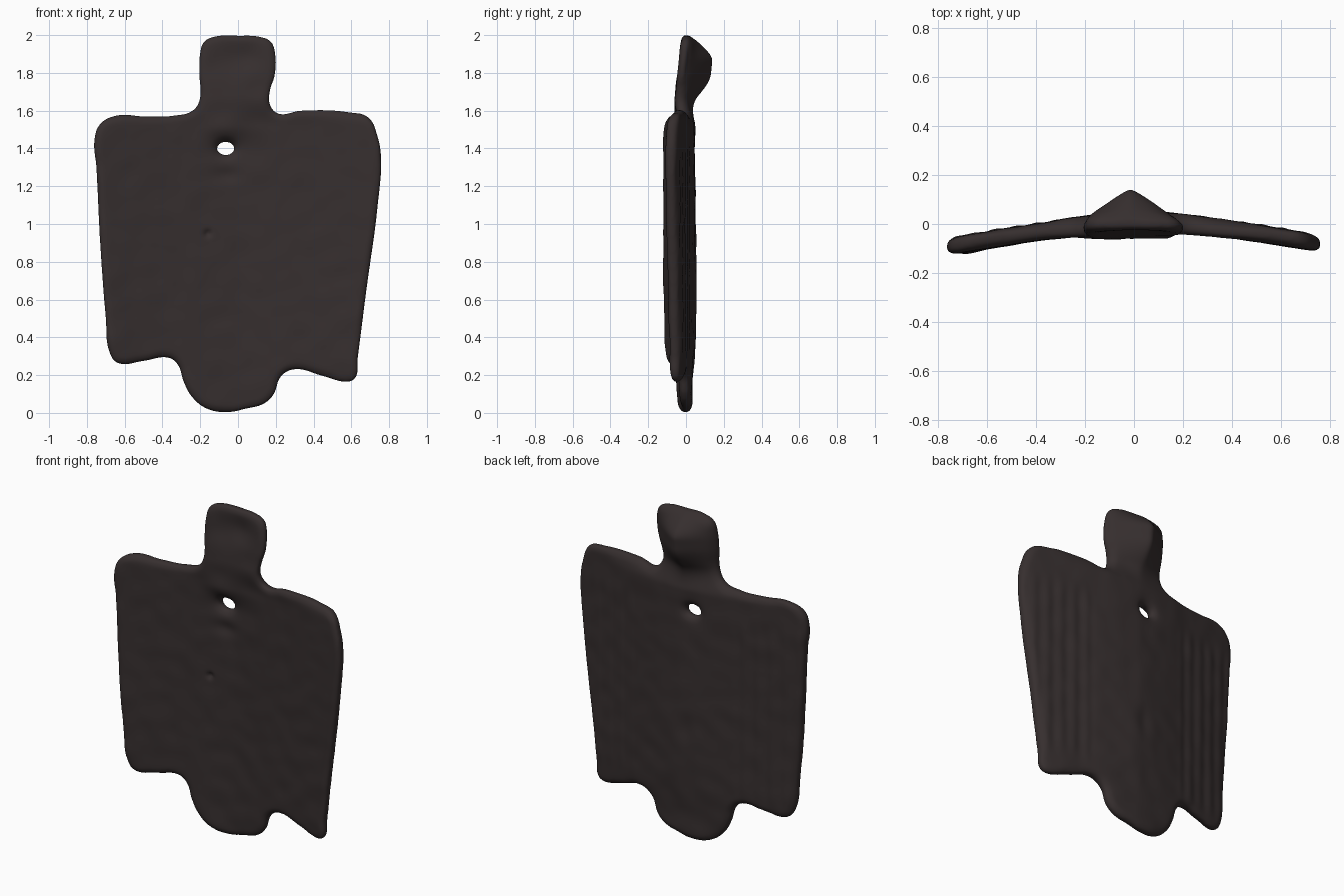
import bpy
import bmesh
import math
from mathutils import Vector, noise

if "Cube" in bpy.data.objects:
    bpy.data.objects.remove(bpy.data.objects["Cube"], do_unlink=True)

HALF = 0.05

# Silhouette: head, left wing, tail, right wing
OUTLINE = [
    (-.18, 1.965), (-.12, 1.993), (0, 1.997), (.12, 1.99), (.175, 1.965), (.197, 1.9),
    (.193, 1.78), (.17, 1.71), (.17, 1.63), (.21, 1.585), (.33, 1.6), (.6, 1.59),
    (.69, 1.565), (.74, 1.46), (.757, 1.36), (.74, 1.1), (.68, .65), (.635, .3),
    (.618, .18), (.58, .165), (.45, .195), (.29, .23), (.225, .19), (.19, .1),
    (.14, .05), (.04, .022), (-.05, .004), (-.16, .02), (-.24, .08), (-.29, .17),
    (-.315, .25), (-.36, .29), (-.5, .275), (-.64, .265), (-.68, .32), (-.7, .5),
    (-.73, .9), (-.75, 1.3), (-.76, 1.45), (-.73, 1.53), (-.64, 1.575), (-.5, 1.57),
    (-.33, 1.575), (-.24, 1.6), (-.205, 1.65), (-.205, 1.8), (-.2, 1.91)]
HOLE = [(-.112, 1.4), (-.065, 1.365), (-.018, 1.4), (-.065, 1.435)]


def add_loop(curve, points):
    spline = curve.splines.new("BEZIER")
    spline.bezier_points.add(len(points) - 1)
    for bp, (x, z) in zip(spline.bezier_points, points):
        bp.co = (x, z, 0)
        bp.handle_left_type = bp.handle_right_type = "AUTO"
    spline.use_cyclic_u = True


def evaluated_mesh(obj):
    bpy.context.view_layer.update()
    deps = bpy.context.evaluated_depsgraph_get()
    return bpy.data.meshes.new_from_object(obj.evaluated_get(deps), depsgraph=deps)


def ramp(a, b, v):
    t = min(1, max(0, (v - a) / (b - a)))
    return t * t * (3 - 2 * t)


def bump(x, z, cx, cz, rx, rz):
    return math.exp(-((x - cx) / rx) ** 2 - ((z - cz) / rz) ** 2)


def shape(x, z, t):
    """Depth at a point; t runs from -1 on the front to 1 on the back."""
    span = abs(x) / .75
    # Wings sweep forward from the body
    mid = .01 - (.1 * span ** 1.3 if x < 0 else .09 * span ** 1.6)
    mid -= .01 * bump(x, z, -.75, .7, .15, .35)
    half = .04 - .005 * ramp(.2, .4, abs(x))
    # Tail thins toward its tip
    tail = 1 - ramp(.1, .4, z)
    mid -= .008 * tail * (1 - ramp(.2, .4, abs(x)))
    half -= .008 * tail
    # Head leans back toward its crown
    head = ramp(1.52, 1.68, z)
    mid += head * (-.02 + .1 * (z - 1.8) - mid)
    half += head * (.027 - half)
    front, back = max(0, -t), max(0, t)
    # Rounded crest behind the head
    rise = ramp(2.03, 1.86, z) * ramp(1.54, 1.8, z)
    side = math.sqrt(((x + .015) / .2) ** 2 + .005)
    ridge = .137 * rise * max(0, 1 - side)
    # Back relief: faint feather grooves and lower body swelling
    wing = ramp(.28, .36, abs(x)) * ramp(.25, .4, z) * (1 - ramp(1.3, 1.45, z))
    ridge += .0025 * wing * math.sin(x * 75)
    ridge += .01 * bump(x, z, 0, .7, .13, .22) - .013 * bump(x, z, -.03, .68, .05, .1)
    ridge -= .01 * bump(x, z, -.06, 1.4, .09, .07)
    # Front relief: hollow face, throat bump, small pits
    face = .02 * bump(x, z, 0, 1.88, .12, .08)
    throat = .03 * bump(x, z, -.05, 1.52, .12, .07)
    pits = (.012 * bump(x, z, -.06, 1.26, .07, .04) + .025 * bump(x, z, -.16, .95, .015, .015)
            + .015 * bump(x, z, -.06, 1.4, .08, .06))
    rough = .004 * noise.noise(Vector((x * 9, t, z * 9)))
    return mid + half * t + back * ridge + front * (face - throat + pits) + rough * t


# Rounded flat plate with the hanging hole
curve = bpy.data.curves.new("plate_profile", "CURVE")
curve.dimensions = "2D"
curve.fill_mode = "BOTH"
curve.resolution_u = 6
curve.extrude = .01
curve.bevel_depth = HALF - curve.extrude
curve.bevel_resolution = 3
curve.offset = -curve.bevel_depth
add_loop(curve, OUTLINE)
add_loop(curve, HOLE)
profile = bpy.data.objects.new("plate_profile", curve)
bpy.context.collection.objects.link(profile)
mesh = evaluated_mesh(profile)
bpy.data.objects.remove(profile, do_unlink=True)

bm = bmesh.new()
bm.from_mesh(mesh)
bmesh.ops.remove_doubles(bm, verts=bm.verts, dist=.0002)
bmesh.ops.recalc_face_normals(bm, faces=bm.faces)
bm.to_mesh(mesh)
bm.free()

# Even surface, ready for sculpting
pendant = bpy.data.objects.new("bird_pendant", mesh)
bpy.context.collection.objects.link(pendant)
remesh = pendant.modifiers.new("even_surface", "REMESH")
remesh.mode = "VOXEL"
remesh.voxel_size = .012
soften = pendant.modifiers.new("soften", "SMOOTH")
soften.iterations = 3
sculpted = evaluated_mesh(pendant)
pendant.modifiers.clear()
pendant.data = sculpted

# Stand the plate up and sculpt both sides
for v in sculpted.vertices:
    x, z, depth = v.co
    v.co = (x, shape(x, z, -depth / HALF), z)
finish = pendant.modifiers.new("finish", "SMOOTH")
finish.iterations = 2

stone = bpy.data.materials.new("dark_brown_stone")
stone.use_nodes = True
stone.diffuse_color = (.037, .028, .028, 1)
shader = stone.node_tree.nodes["Principled BSDF"]
shader.inputs["Base Color"].default_value = stone.diffuse_color
shader.inputs["Roughness"].default_value = .8
sculpted.materials.clear()
sculpted.materials.append(stone)
sculpted.shade_smooth()
